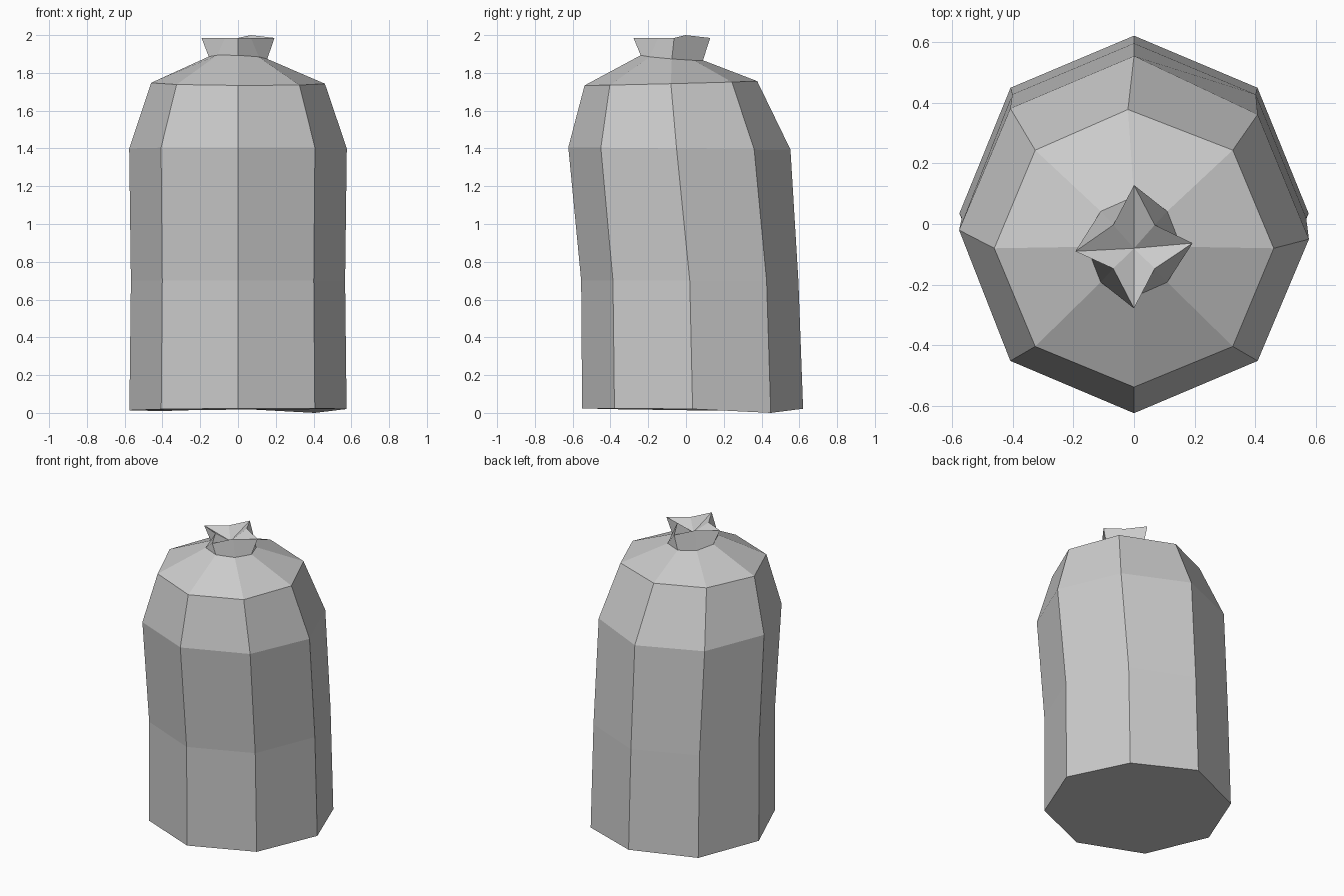
import bpy, bmesh, math

cube = bpy.data.objects.get("Cube")
if cube:
    bpy.data.objects.remove(cube)

SIDES = 8

# One plain cloth colour
cloth = bpy.data.materials.new("grey_cloth")
cloth.use_nodes = True
colour = (0.6, 0.6, 0.6, 1)
cloth.diffuse_color = colour
bsdf = cloth.node_tree.nodes["Principled BSDF"]
bsdf.inputs["Base Color"].default_value = colour
bsdf.inputs["Roughness"].default_value = 0.9


def ring(bm, cy, rx, ry, z, tilt_x=0, tilt_y=0, pinch=1, cx=0):
    """Ring of cloth points; pinch pulls in every second point."""
    points = []
    for i in range(SIDES):
        a = math.tau * i / SIDES
        k = pinch if i % 2 else 1
        x, y = rx * k * math.cos(a), ry * k * math.sin(a)
        points.append(bm.verts.new((cx + x, cy + y, z + tilt_x * x + tilt_y * y)))
    return points


def bridge(bm, low, high):
    for i in range(SIDES):
        j = (i + 1) % SIDES
        bm.faces.new((low[i], low[j], high[j], high[i]))


def finish(bm, name):
    bmesh.ops.recalc_face_normals(bm, faces=bm.faces)
    mesh = bpy.data.meshes.new(name)
    bm.to_mesh(mesh)
    bm.free()
    mesh.materials.append(cloth)
    bpy.context.collection.objects.link(bpy.data.objects.new(name, mesh))


# Leaning sack: base, middle, upper bulge, shoulder, tied neck, flared knot
bm = bmesh.new()
base = ring(bm, 0.035, 0.575, 0.585, 0.017, 0.006, -0.012)
middle = ring(bm, 0.02, 0.567, 0.575, 0.7)
bulge = ring(bm, -0.035, 0.576, 0.588, 1.4, 0, -0.01)
shoulder = ring(bm, -0.08, 0.46, 0.457, 1.745, -0.005, 0.025)
neck = ring(bm, -0.075, 0.155, 0.165, 1.88, -0.04, -0.08)
knot = ring(bm, -0.075, 0.193, 0.203, 1.985, pinch=0.5)

# Uneven folds in the cloth
base[1].co.z = 0
base[2].co.z += 0.012
bulge[0].co.y -= 0.015
bulge[4].co.y += 0.015
bulge[1].co.y -= 0.02
shoulder[2].co.x -= 0.02
knot[0].co.y += 0.012
knot[4].co.y -= 0.015
knot[1].co.z = 2

rings = [base, middle, bulge, shoulder, neck, knot]
for low, high in zip(rings, rings[1:]):
    bridge(bm, low, high)
bm.faces.new(reversed(base))

# Sunken middle of the knot, split along the four points
pit = bm.verts.new((0, -0.08, 1.925))
for i in range(SIDES):
    bm.faces.new((knot[i], knot[(i + 1) % SIDES], pit))
finish(bm, "tied_sack")
